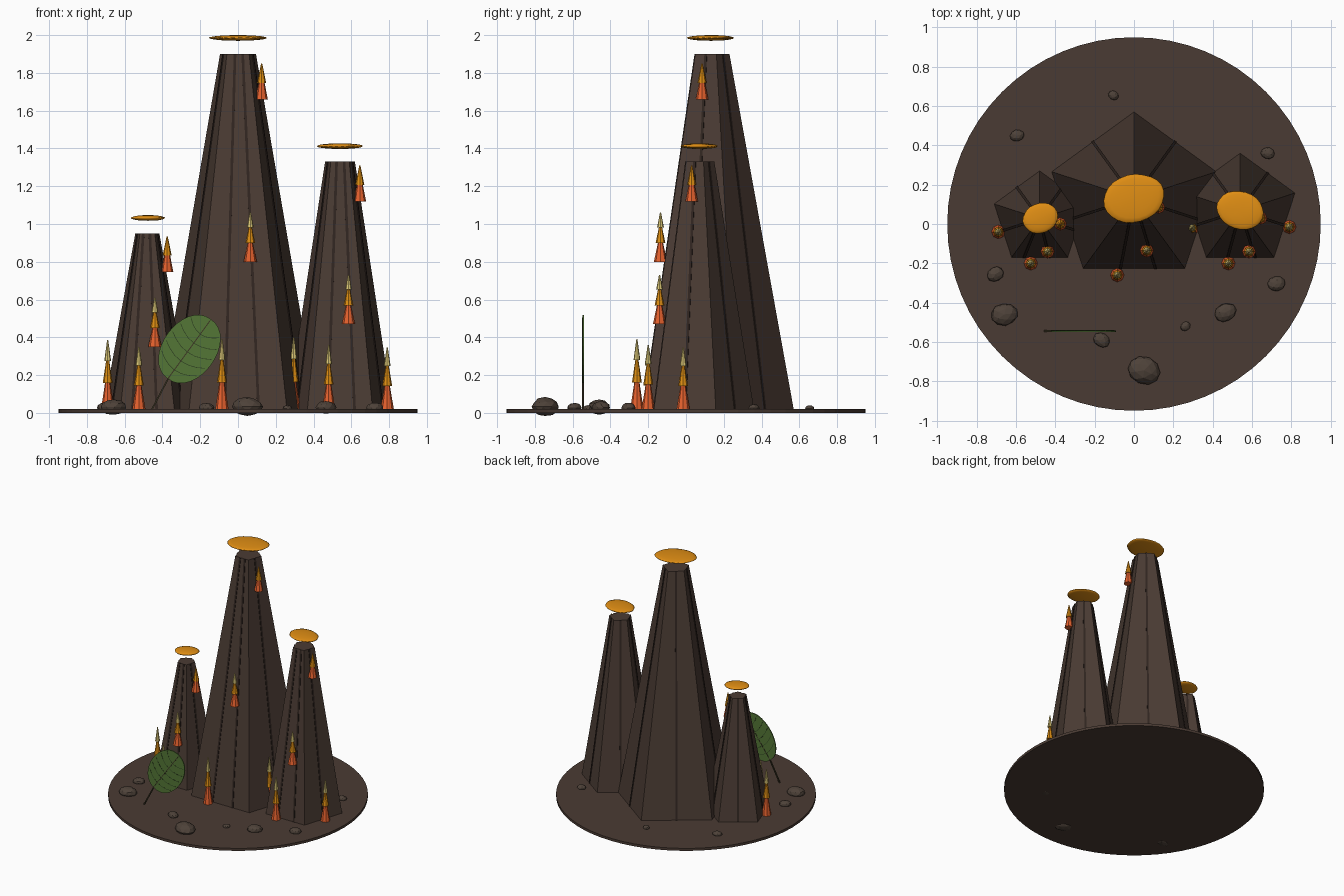
import bpy, bmesh, math, random
from mathutils import Vector, Matrix, noise

cube = bpy.data.objects.get("Cube")
if cube:
    bpy.data.objects.remove(cube)


def material(name, *srgb):
    m = bpy.data.materials.new(name)
    col = [((c / 255 + 0.055) / 1.055) ** 2.4 for c in srgb] + [1]
    m.use_nodes = True
    m.diffuse_color = col
    m.node_tree.nodes["Principled BSDF"].inputs["Base Color"].default_value = col
    return m


ROCK = material("brown rock", 74, 59, 51)
STONE = material("loose stone", 78, 66, 57)
CRACK = material("dark crack", 48, 37, 32)
LAVA = material("orange lava", 224, 142, 20)
RED = material("red flame", 232, 98, 46)
AMBER = material("amber flame", 222, 142, 18)
PALE = material("pale flame", 222, 202, 120)
GREEN = material("leaf green", 84, 118, 54)
VEIN = material("dark leaf vein", 46, 66, 32)
STEM = material("stem brown", 60, 54, 36)


def finish(name, bm, mats, smooth=False):
    bmesh.ops.recalc_face_normals(bm, faces=bm.faces[:])
    me = bpy.data.meshes.new(name)
    bm.to_mesh(me)
    bm.free()
    for m in mats:
        me.materials.append(m)
    for p in me.polygons:
        p.use_smooth = smooth
    ob = bpy.data.objects.new(name, me)
    bpy.context.collection.objects.link(ob)
    return ob


def cone(bm, r1, r2, z1, z2, sides, at=(0, 0), turn=0, index=0):
    mat = Matrix.Translation((*at, (z1 + z2) / 2)) @ Matrix.Rotation(turn, 4, 'Z')
    old = set(bm.faces)
    bmesh.ops.create_cone(bm, cap_ends=True, segments=sides, radius1=r1,
                          radius2=r2, depth=z2 - z1, matrix=mat)
    for f in set(bm.faces) - old:
        f.material_index = index


def rod(bm, a, b, width, depth, side):
    """Thin box from a to b; side is its width direction."""
    a, b = Vector(a), Vector(b)
    z = (b - a).normalized()
    x = Vector(side).normalized()
    y = z.cross(x).normalized()
    frame = Matrix((x, y, z)).transposed().to_4x4()
    mat = Matrix.Translation((a + b) / 2) @ frame @ Matrix.Diagonal((width, depth, (b - a).length, 1))
    bmesh.ops.create_cube(bm, size=1, matrix=mat)


# Ground disc
GROUND = 0.02
bm = bmesh.new()
cone(bm, 0.95, 0.95, 0, GROUND, 64)
finish("ground_disc", bm, [ROCK])


def spire(label, x, y, r_low, r_top, height, cracks):
    # Five-sided tapering rock with one corner to the back
    bm = bmesh.new()
    cone(bm, r_low, r_top, GROUND, height, 5, (x, y), 0)
    # Find the turn that puts a corner on +y
    v = max(bm.verts, key=lambda v: (v.co.xy - Vector((x, y))).length)
    turn = math.pi / 2 - math.atan2(v.co.y - y, v.co.x - x)
    bmesh.ops.rotate(bm, verts=bm.verts[:], cent=(x, y, 0),
                     matrix=Matrix.Rotation(turn, 3, 'Z'))
    finish(label + "_spire", bm, [ROCK])

    # Narrow dark cracks running up the faces
    bm = bmesh.new()
    for deg in cracks:
        mid = math.radians(round((deg - 54) / 72) * 72 + 54)
        a = math.radians(deg)
        k = math.cos(math.pi / 5) / math.cos(a - mid)
        d = Vector((math.cos(a), math.sin(a), 0)) * k
        c = Vector((x, y, 0))
        rod(bm, c + d * r_low + Vector((0, 0, GROUND)), c + d * r_top + Vector((0, 0, height)),
            0.014, 0.008, (-math.sin(mid), math.cos(mid), 0))
    finish(label + "_cracks", bm, [CRACK])


spire("middle", 0, 0.13, 0.44, 0.1, 1.9, (-73, -101, -18, 54, 126, 198))
spire("left", 0.54, 0.067, 0.293, 0.083, 1.33, (-105, -72, -18, 54, 126, 198))
spire("right", -0.48, 0.027, 0.243, 0.067, 0.95, (-112, -76, -18, 54, 126, 198))


def lava_disc(label, x, y, z, rx, ry, deg):
    bm = bmesh.new()
    bmesh.ops.create_uvsphere(bm, u_segments=24, v_segments=10, radius=1)
    for v in bm.verts:
        wobble = 1 + 0.04 * noise.noise(v.co * 1.6 + Vector((x, y, z)))
        v.co = Vector((v.co.x * rx * wobble, v.co.y * ry * wobble, v.co.z * 0.015 * wobble))
    bmesh.ops.transform(bm, verts=bm.verts[:], matrix=Matrix.Translation((x, y, z))
                        @ Matrix.Rotation(math.radians(deg), 4, 'Z'))
    finish(label + "_lava_disc", bm, [LAVA], True)


lava_disc("middle", 0, 0.13, 1.985, 0.157, 0.122, 15)
lava_disc("left", 0.54, 0.07, 1.412, 0.124, 0.096, -18)
lava_disc("right", -0.476, 0.03, 1.032, 0.092, 0.076, 22)


# Flames of stacked cones: x, y, bottom, top
def flame(i, x, y, low, top, tiers):
    bm = bmesh.new()
    h = top - low
    if tiers == 3:
        parts = ((0.035, 0, 0.58), (0.026, 0.38, 0.8), (0.018, 0.7, 1))
    else:
        parts = ((0.033, 0, 0.8), (0.024, 0.46, 1))
    for k, (r, a, b) in enumerate(parts):
        cone(bm, r, 0.003, low + a * h, low + b * h, 8, (x, y), 0, k)
    finish(f"flame_{i}", bm, [RED, AMBER, PALE])


tall = [(-0.69, -0.04, 0.385), (-0.525, -0.2, 0.35), (-0.085, -0.26, 0.39),
        (0.48, -0.2, 0.36), (0.79, -0.015, 0.345), (0.295, -0.02, 0.4)]
middle = [(-0.44, -0.14, 0.35), (0.065, -0.135, 0.8), (0.585, -0.14, 0.47)]
high = [(-0.375, 0, 0.745), (0.125, 0.085, 1.66), (0.645, 0.03, 1.12)]
flames = [(x, y, GROUND, t, 3) for x, y, t in tall]
flames += [(x, y, z, z + 0.26, 3) for x, y, z in middle]
flames += [(x, y, z, z + 0.19, 2) for x, y, z in high]
for i, f in enumerate(flames):
    flame(i, *f)

# Scattered stones: x, y, radius
random.seed(4)
stones = [(-0.66, -0.46, 0.07), (-0.705, -0.255, 0.046), (-0.165, -0.59, 0.045),
          (0.05, -0.745, 0.085), (0.262, -0.52, 0.028), (0.465, -0.45, 0.058),
          (0.725, -0.305, 0.047), (0.68, 0.36, 0.036), (-0.105, 0.655, 0.028),
          (-0.595, 0.45, 0.037)]
for i, (x, y, r) in enumerate(stones):
    bm = bmesh.new()
    bmesh.ops.create_icosphere(bm, subdivisions=2, radius=r)
    for v in bm.verts:
        v.co *= random.uniform(0.93, 1.03)
    bmesh.ops.transform(bm, verts=bm.verts[:], matrix=Matrix.Translation((x, y, GROUND + r * 0.15))
                        @ Matrix.Rotation(random.uniform(-0.6, 0.6), 4, 'Z')
                        @ Matrix.Diagonal((1, 0.82, 0.6, 1)))
    finish(f"stone_{i}", bm, [STONE])

# Upright leaf, built along its own axis u with width w
LEAF_Y = -0.545
centre = Vector((-0.257, LEAF_Y, 0.338))
u = Vector((math.cos(math.radians(54)), 0, math.sin(math.radians(54))))
w = Vector((u.z, 0, -u.x))
LONG, WIDE = 0.195, 0.142


def half_width(t):
    return WIDE * math.sqrt(max(0, 1 - t * t)) ** 0.9


bm = bmesh.new()
steps = [-math.cos(math.pi * i / 16) for i in range(17)]
rim = [centre + u * LONG * t + w * half_width(t) for t in steps]
rim += [centre + u * LONG * t - w * half_width(t) for t in steps[-2:0:-1]]
face = bm.faces.new([bm.verts.new(p - Vector((0, 0.004, 0))) for p in rim])
new = bmesh.ops.extrude_face_region(bm, geom=[face])["geom"]
bmesh.ops.translate(bm, vec=(0, 0.008, 0), verts=[g for g in new if isinstance(g, bmesh.types.BMVert)])
finish("leaf_blade", bm, [GREEN])

# Curved side veins
bm = bmesh.new()
for t in (-0.7, -0.4, -0.1, 0.2, 0.5):
    for s in (-1, 1):
        end = t + 0.22
        reach = half_width(end) * 0.9
        path = [centre + u * LONG * (t + 0.22 * q * q) + w * s * reach * q for q in (0, 0.35, 0.7, 1)]
        for a, b in zip(path, path[1:]):
            rod(bm, a, b, 0.0035, 0.0095, (b - a).cross(Vector((0, 1, 0))))
finish("leaf_veins", bm, [VEIN])

# Stem and midrib
bm = bmesh.new()
foot = Vector((-0.455, LEAF_Y, GROUND))
base = centre - u * LONG * 0.95
rod(bm, foot, base, 0.008, 0.01, (base - foot).cross(Vector((0, 1, 0))))
rod(bm, base, centre + u * LONG * 0.97, 0.005, 0.011, w)
finish("leaf_stem", bm, [STEM])
